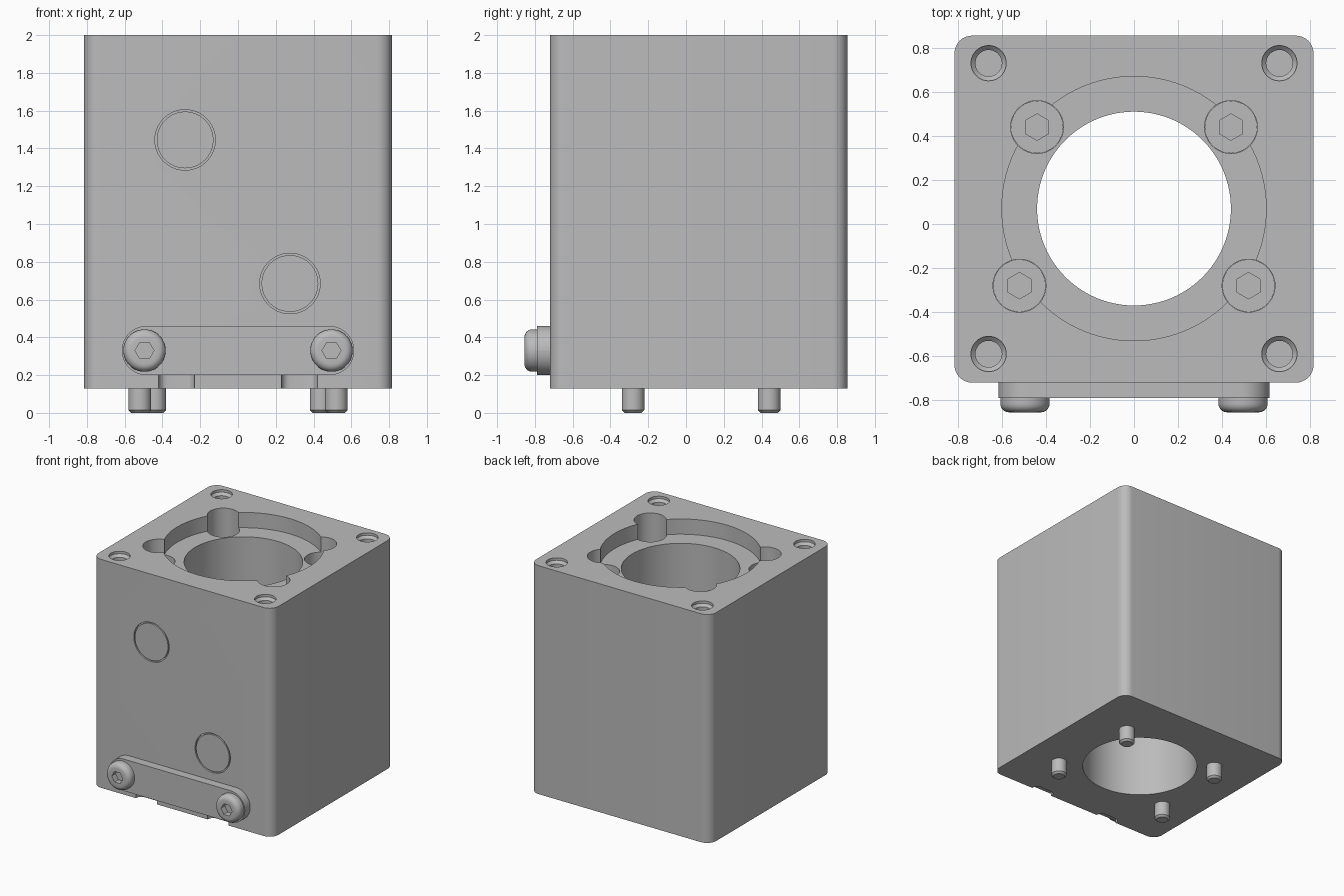
import bpy, bmesh
from math import cos, sin, pi, radians
from mathutils import Matrix

cube = bpy.data.objects.get("Cube")
if cube:
    bpy.data.objects.remove(cube, do_unlink=True)

GREY = (0.5, 0.5, 0.5, 1)
metal = bpy.data.materials.new("grey_metal")
metal.use_nodes = True
metal.diffuse_color = GREY
metal.node_tree.nodes["Principled BSDF"].inputs["Base Color"].default_value = GREY

FRONT = -0.72
BOTTOM = 0.13
FACING_FRONT = Matrix.Rotation(pi / 2, 4, 'X')


def finish(name, bm, matrix=Matrix()):
    bm.transform(matrix)
    bmesh.ops.recalc_face_normals(bm, faces=bm.faces[:])
    mesh = bpy.data.meshes.new(name)
    bm.to_mesh(mesh)
    bm.free()
    mesh.materials.append(metal)
    ob = bpy.data.objects.new(name, mesh)
    bpy.context.collection.objects.link(ob)
    return ob


def lathe(name, profile, segments=48, matrix=Matrix(), turn=0.0, closed=False):
    """Spin (radius, height) points about z; cap the ends unless the profile is a loop."""
    bm = bmesh.new()
    angles = [turn + 2 * pi * i / segments for i in range(segments)]
    rings = [[bm.verts.new((r * cos(a), r * sin(a), z)) for a in angles] for r, z in profile]
    pairs = list(zip(rings, rings[1:]))
    if closed:
        pairs.append((rings[-1], rings[0]))
    else:
        bm.faces.new(rings[0])
        bm.faces.new(rings[-1])
    for low, high in pairs:
        for i in range(segments):
            j = (i + 1) % segments
            bm.faces.new((low[i], low[j], high[j], high[i]))
    return finish(name, bm, matrix)


def prism(name, outline, bottom, top, matrix=Matrix()):
    bm = bmesh.new()
    face = bm.faces.new([bm.verts.new((x, y, bottom)) for x, y in outline])
    grown = bmesh.ops.extrude_face_region(bm, geom=[face])["geom"]
    verts = [g for g in grown if isinstance(g, bmesh.types.BMVert)]
    bmesh.ops.translate(bm, verts=verts, vec=(0, 0, top - bottom))
    return finish(name, bm, matrix)


def rounded(x0, x1, y0, y1, radius, steps):
    centres = [(x1 - radius, y1 - radius), (x0 + radius, y1 - radius),
               (x0 + radius, y0 + radius), (x1 - radius, y0 + radius)]
    return [(cx + radius * cos(pi / 2 * (q + i / steps)),
             cy + radius * sin(pi / 2 * (q + i / steps)))
            for q, (cx, cy) in enumerate(centres) for i in range(steps + 1)]


def cut(ob, cutters):
    for cutter in cutters:
        mod = ob.modifiers.new("cut", 'BOOLEAN')
        mod.operation, mod.solver, mod.object = 'DIFFERENCE', 'EXACT', cutter
    graph = bpy.context.evaluated_depsgraph_get()
    mesh = bpy.data.meshes.new_from_object(ob.evaluated_get(graph))
    ob.modifiers.clear()
    ob.data = mesh
    for cutter in cutters:
        bpy.data.objects.remove(cutter, do_unlink=True)


def smooth(ob):
    bpy.ops.object.select_all(action='DESELECT')
    ob.select_set(True)
    bpy.context.view_layer.objects.active = ob
    bpy.ops.object.shade_smooth_by_angle(angle=radians(30))


def at(x, y, z=0):
    return Matrix.Translation((x, y, z))


parts = []
screw_spots = [(s * x, y) for x, y in ((0.44, 0.44), (0.52, -0.28)) for s in (-1, 1)]

# Housing block with rounded upright corners
body = prism("housing", rounded(-0.815, 0.815, FRONT, 0.855, 0.08, 8), BOTTOM, 2)
parts.append(body)
cutters = []

# Through bore and shallow round recess in the top
bore_place = at(0, 0.07)
cutters.append(lathe("bore_cut", [(0.44, 0), (0.44, 2.1)], 96, bore_place))
cutters.append(lathe("recess_cut", [(0.60, 1.875), (0.60, 2.1)], 96, bore_place))

# Deep pockets for the mounting screws
for x, y in screw_spots:
    cutters.append(lathe("pocket_cut", [(0.12, 0.25), (0.12, 2.1)], 48, at(x, y)))

# Countersunk blind holes in the corners
for x in (-0.66, 0.66):
    for y in (-0.59, 0.73):
        profile = [(0.06, 1.5), (0.06, 1.96), (0.08, 1.98), (0.08, 2.1)]
        cutters.append(lathe("corner_hole_cut", profile, 40, at(x, y)))

# Thin ring grooves around the two flush front plugs
for x, z in ((-0.28, 1.445), (0.275, 0.685)):
    groove = [(0.15, -0.015), (0.16, -0.015), (0.16, 0.05), (0.15, 0.05)]
    cutters.append(lathe("plug_groove_cut", groove, 64, at(x, FRONT, z) @ FACING_FRONT, closed=True))

# Small drain notches in the lower front edge
for side in (-1, 1):
    x0, x1 = sorted((side * 0.23, side * 0.42))
    notch = rounded(x0, x1, FRONT - 0.05, FRONT + 0.05, 0.045, 5)
    cutters.append(prism("notch_cut", notch, 0, 0.2))
cut(body, cutters)

# Front cover plate
outline = rounded(-0.615, 0.615, -0.13, 0.13, 0.13, 12)
parts.append(prism("cover_plate", outline, -0.005, 0.07, at(0, FRONT, 0.33) @ FACING_FRONT))

# Button head screws on the cover plate
for side, x in (("right", -0.495), ("left", 0.495)):
    place = at(x, FRONT - 0.065, 0.33) @ FACING_FRONT
    dome = [(0.112, 0), (0.112, 0.03)]
    dome += [(0.072 + 0.04 * cos(a * pi / 12), 0.03 + 0.04 * sin(a * pi / 12)) for a in range(1, 7)]
    screw = lathe(side + "_cover_screw", dome, 48, place)
    cut(screw, [lathe("socket_cut", [(0.05, 0.02), (0.05, 0.1)], 6, place)])
    parts.append(screw)

# Mounting screws: socket heads in the pockets, tips below the housing
for i, (x, y) in enumerate(screw_spots):
    profile = [(0.045, 0), (0.06, 0.015), (0.06, 0.245), (0.119, 0.245), (0.119, 0.38)]
    screw = lathe("mounting_screw_%d" % (i + 1), profile, 48, at(x, y))
    cut(screw, [lathe("socket_cut", [(0.06, 0.31), (0.06, 0.45)], 6, at(x, y), pi / 6)])
    parts.append(screw)

for part in parts:
    smooth(part)
